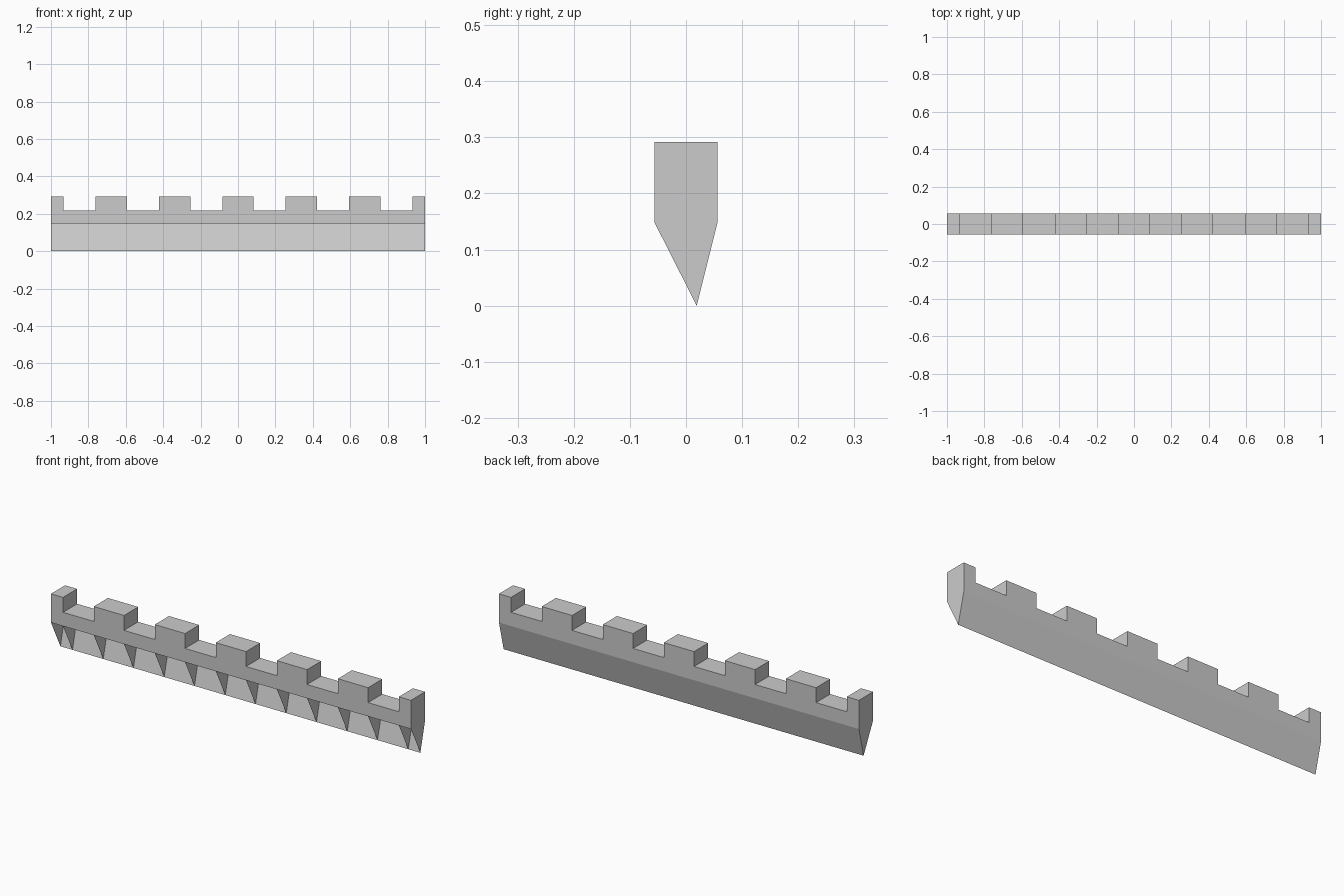
import bpy
import bmesh

cube = bpy.data.objects.get("Cube")
if cube:
    bpy.data.objects.remove(cube, do_unlink=True)

# Main dimensions
HALF_LENGTH, HALF_DEPTH = 1.0, 0.056
TOP, NOTCH, LEDGE = 0.292, 0.217, 0.148
TIP_Y = 0.019
PITCH, MERLON_HALF = 0.339, 0.084

stone = bpy.data.materials.new("grey stone")
stone.use_nodes = True
stone.diffuse_color = (0.6, 0.6, 0.6, 1)
bsdf = stone.node_tree.nodes["Principled BSDF"]
bsdf.inputs["Base Color"].default_value = (0.6, 0.6, 0.6, 1)
bsdf.inputs["Roughness"].default_value = 0.8


def finish(name, bm):
    mesh = bpy.data.meshes.new(name)
    bm.to_mesh(mesh)
    bm.free()
    mesh.materials.append(stone)
    obj = bpy.data.objects.new(name, mesh)
    bpy.context.collection.objects.link(obj)
    return obj


# Edges of the merlons along the wall
steps = [-HALF_LENGTH]
for i in range(-3, 4):
    steps += [i * PITCH - MERLON_HALF, i * PITCH + MERLON_HALF]
steps = [-HALF_LENGTH] + [x for x in steps if abs(x) < HALF_LENGTH] + [HALF_LENGTH]

# Battlement wall: crenellated outline pushed through the depth
outline = [(HALF_LENGTH, LEDGE), (-HALF_LENGTH, LEDGE)]
for i, (a, b) in enumerate(zip(steps, steps[1:])):
    z = TOP if i % 2 == 0 else NOTCH
    outline += [(a, z), (b, z)]
bm = bmesh.new()
face = bm.faces.new([bm.verts.new((x, -HALF_DEPTH, z)) for x, z in outline])
result = bmesh.ops.extrude_face_region(bm, geom=[face])
moved = [v for v in result["geom"] if isinstance(v, bmesh.types.BMVert)]
bmesh.ops.translate(bm, verts=moved, vec=(0, 2 * HALF_DEPTH, 0))
bmesh.ops.recalc_face_normals(bm, faces=bm.faces)
finish("battlement_wall", bm)

# Sloping back panel below the wall
bm = bmesh.new()
bm.faces.new([bm.verts.new(p) for p in (
    (-HALF_LENGTH, HALF_DEPTH, LEDGE), (HALF_LENGTH, HALF_DEPTH, LEDGE),
    (HALF_LENGTH, TIP_Y, 0), (-HALF_LENGTH, TIP_Y, 0))])
finish("back_slope", bm)

# Triangular ribs under every merlon edge, open to the front
bm = bmesh.new()
for x in steps:
    bm.faces.new([bm.verts.new(p) for p in (
        (x, -HALF_DEPTH, LEDGE), (x, TIP_Y, 0), (x, HALF_DEPTH, LEDGE))])
    if x == -HALF_LENGTH:
        bm.faces.ensure_lookup_table()
        bm.faces[-1].normal_flip()
finish("support_ribs", bm)
